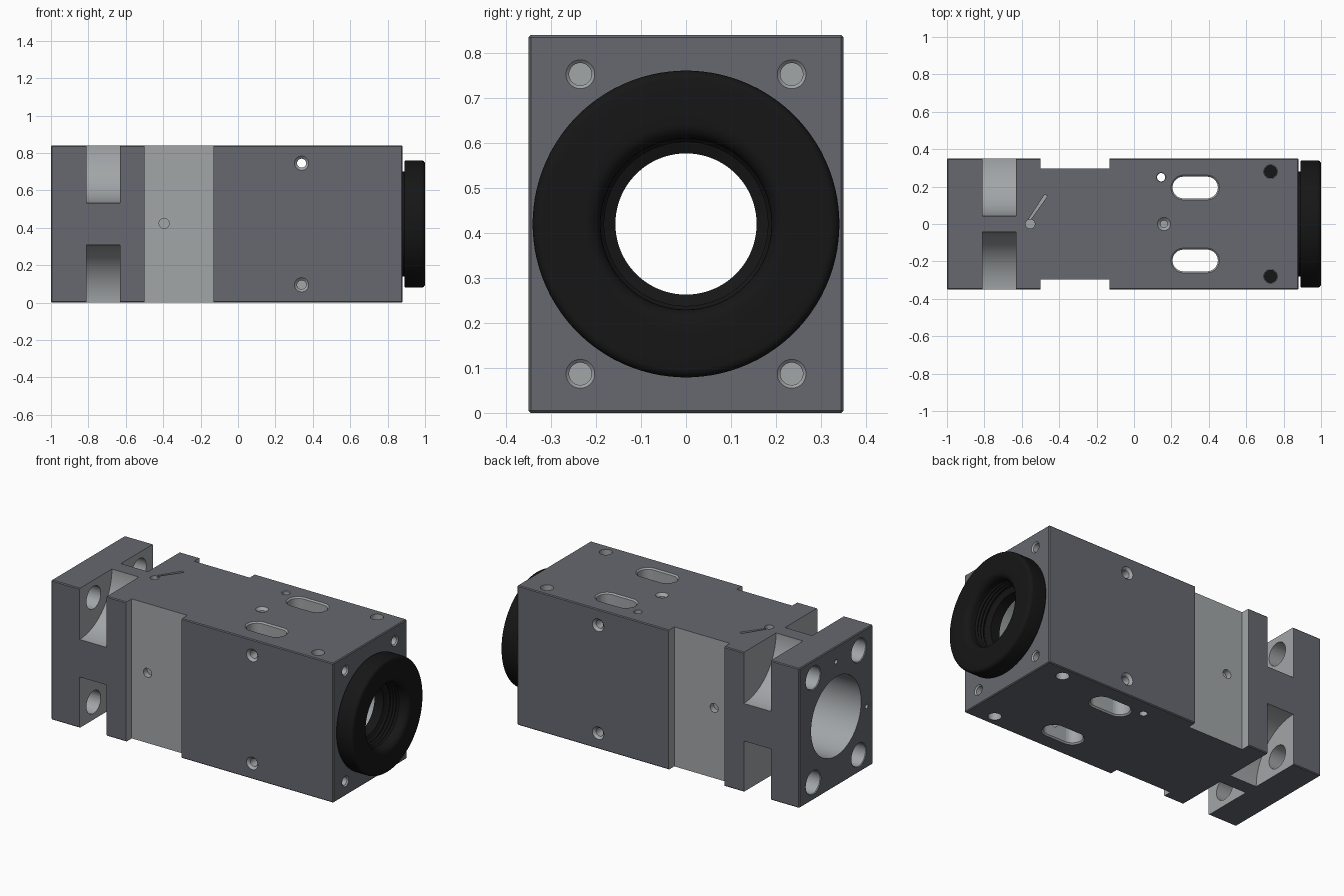
import bpy, bmesh
from math import sin, cos, pi, copysign
from mathutils import Vector, Matrix

if "Cube" in bpy.data.objects:
    bpy.data.objects.remove(bpy.data.objects["Cube"])

X, Y, Z = Vector((1, 0, 0)), Vector((0, 1, 0)), Vector((0, 0, 1))
MID, HY, H = 0.42, 0.35, 0.84      # bore height, half width, height


def material(name, rgb):
    m = bpy.data.materials.new(name)
    m.diffuse_color = (*rgb, 1)
    m.use_nodes = True
    m.node_tree.nodes["Principled BSDF"].inputs["Base Color"].default_value = m.diffuse_color
    return m


DARK = material("anodised_grey", (0.135, 0.14, 0.16))
LIGHT = material("machined_metal", (0.36, 0.38, 0.39))
BLACK = material("black_plastic", (0.008, 0.008, 0.008))


def make(name, bm, mat):
    bmesh.ops.recalc_face_normals(bm, faces=bm.faces)
    me = bpy.data.meshes.new(name)
    bm.to_mesh(me)
    bm.free()
    me.materials.append(mat)
    ob = bpy.data.objects.new(name, me)
    bpy.context.collection.objects.link(ob)
    return ob


def box(name, lo, hi, mat):
    bm = bmesh.new()
    lo, hi = Vector(lo), Vector(hi)
    bmesh.ops.create_cube(bm, size=1, matrix=Matrix.Translation((lo + hi) / 2)
                          @ Matrix.Diagonal((*(hi - lo), 1)))
    return make(name, bm, mat)


def loft(name, start, axis, sections, mat, n=48, stretch=0, closed=False):
    """Stack round (or x-stretched) rings given as (radius, distance along axis)."""
    bm = bmesh.new()
    rot = axis.to_track_quat('Z', 'Y').to_matrix() if stretch == 0 else \
        Matrix.Diagonal((1, 1, copysign(1, axis.z)))
    rings = []
    for r, d in sections:
        ring = []
        for i in range(n):
            a = 2 * pi * (i + 0.5) / n
            p = Vector((r * cos(a) + copysign(stretch, cos(a)), r * sin(a), d))
            ring.append(bm.verts.new(Vector(start) + rot @ p))
        rings.append(ring)
    pairs = list(zip(rings, rings[1:]))
    if closed:
        pairs.append((rings[-1], rings[0]))
    else:
        bm.faces.new(rings[0])
        bm.faces.new(rings[-1])
    for a, b in pairs:
        for i in range(n):
            j = (i + 1) % n
            bm.faces.new((a[i], a[j], b[j], b[i]))
    return make(name, bm, mat)


def cut(cutter):
    mod = body.modifiers.new("cut", 'BOOLEAN')
    mod.object, mod.operation = cutter, 'DIFFERENCE'
    mod.solver, mod.material_mode = 'EXACT', 'TRANSFER'
    bpy.context.view_layer.objects.active = body
    bpy.ops.object.modifier_apply(modifier=mod.name)
    bpy.data.objects.remove(cutter, do_unlink=True)


def drill(pos, axis, r, depth, rim=0, stretch=0):
    """Hole from the surface point along axis, with an optional chamfered rim."""
    sec = [(r + rim, -0.02), (r + rim, 0), (r, max(rim, 0.001)), (r, depth)]
    cut(loft("hole_cutter", pos, axis, sec, LIGHT, 40, stretch))


def countersink(pos, axis, r, rim, stretch=0):
    sec = [(r + rim, -0.02), (r + rim, 0), (r * 0.9, rim + r * 0.1)]
    cut(loft("rim_cutter", pos, axis, sec, LIGHT, 40, stretch))


# Main block with finely broken edges
body = box("body", (-1, -HY, 0), (0.88, HY, H), DARK)
bm = bmesh.new()
bm.from_mesh(body.data)
bmesh.ops.bevel(bm, geom=bm.edges[:], offset=0.005, segments=1, affect='EDGES')
bm.to_mesh(body.data)
bm.free()

# Side flats and quarter-round bolt pockets at the four long edges
for s in (-1, 1):
    ys = sorted((s * 0.297, s * 0.5))
    cut(box("flat_cutter", (-0.5, ys[0], -0.1), (-0.13, ys[1], 1), LIGHT))
    for z in (0, H):
        cut(loft("pocket_cutter", (-0.81, s * HY, z), X, [(0.307, 0), (0.307, 0.18)], LIGHT, 96))

# Stepped main bore
cut(loft("bore_cutter", (-1.05, 0, MID), X,
         [(0.238, 0), (0.238, 1.85), (0.19, 1.85), (0.19, 2)], LIGHT, 96))

for s in (-1, 1):
    # Mounting holes at the rear, tapped holes at the front end
    for up in (-1, 1):
        drill((-1, s * 0.217, MID + up * 0.315), X, 0.068, 0.22, 0.004)
        drill((0.88, s * 0.235, MID + up * 0.333), -X, 0.025, 0.07, 0.007)
    # Long slots through top and bottom
    drill((0.327, s * 0.195, H), -Z, 0.058, 1, 0.008, 0.063)
    countersink((0.327, s * 0.195, 0), Z, 0.058, 0.008, 0.063)
    # Screw holes near the front end
    drill((0.73, s * 0.28, H), -Z, 0.036, 0.1)
    drill((0.73, s * 0.28, 0), Z, 0.036, 0.1)
    for z, d in ((H - 0.095, 1), (0.095, -1)):
        loft("set_screw", (0.73, s * 0.28, z), Z, [(0.035, -0.004), (0.035, 0.004)], BLACK, 40)
    # Cross holes and blind side holes in the flats
    z = MID + s * 0.325
    drill((0.34, -HY, z), Y, 0.024, 1, 0.014)
    countersink((0.34, HY, z), -Y, 0.024, 0.014)
    drill((-0.395, s * 0.297, MID + 0.003), -s * Y, 0.027, 0.035)

# Small pin holes
drill((0.145, 0.25, H), -Z, 0.022, 1, 0.003)
drill((0.16, 0, H), -Z, 0.019, 0.1, 0.016)
drill((-0.555, 0, H), -Z, 0.025, 0.06)
drill((-1, 0, 0.75), X, 0.013, 0.06)
drill((-1, -0.29, 0.37), X, 0.013, 0.06)

# Engraved pointer beside the top hole
bm = bmesh.new()
base = [bm.verts.new((x, y, H - 0.012)) for x, y in
        ((-0.562, 0.028), (-0.553, 0.022), (-0.463, 0.148), (-0.478, 0.158))]
ext = bmesh.ops.extrude_face_region(bm, geom=[bm.faces.new(base)])
bmesh.ops.translate(bm, vec=(0, 0, 0.05),
                    verts=[v for v in ext['geom'] if isinstance(v, bmesh.types.BMVert)])
cut(make("pointer_cutter", bm, LIGHT))

# Black ring with rounded rim, neck, sleeve and ribbed inside
profile = [(0.188, 0.80), (0.188, 0.879), (0.28, 0.879), (0.28, 0.889), (0.33, 0.889)]
for cx, cr, r, a0 in ((0.901, 0.329, 0.012, pi), (0.980, 0.321, 0.02, pi / 2),
                      (0.965, 0.225, 0.035, 0)):
    for k in range(7):
        a = a0 - k * pi / 12
        if a0 == pi:            # rear outer corner
            profile.append((cr + r * sin(pi - a), cx + r * cos(a)))
        elif a0 == pi / 2:      # front outer corner
            profile.append((cr + r * sin(a), cx + r * cos(a)))
        else:                   # front inner lip
            profile.append((cr + r * sin(a), cx + r * cos(a)))
for k in range(4):
    x = 0.94 - k * 0.02
    profile += [(0.19, x), (0.182, x - 0.01)]
profile += [(0.157, 0.86), (0.157, 0.80)]
ring = loft("end_ring", (0, 0, MID), X, profile, BLACK, 96, closed=True)

for ob in bpy.context.scene.objects:
    ob.select_set(True)
bpy.context.view_layer.objects.active = body
bpy.ops.object.shade_smooth_by_angle(angle=0.5)
